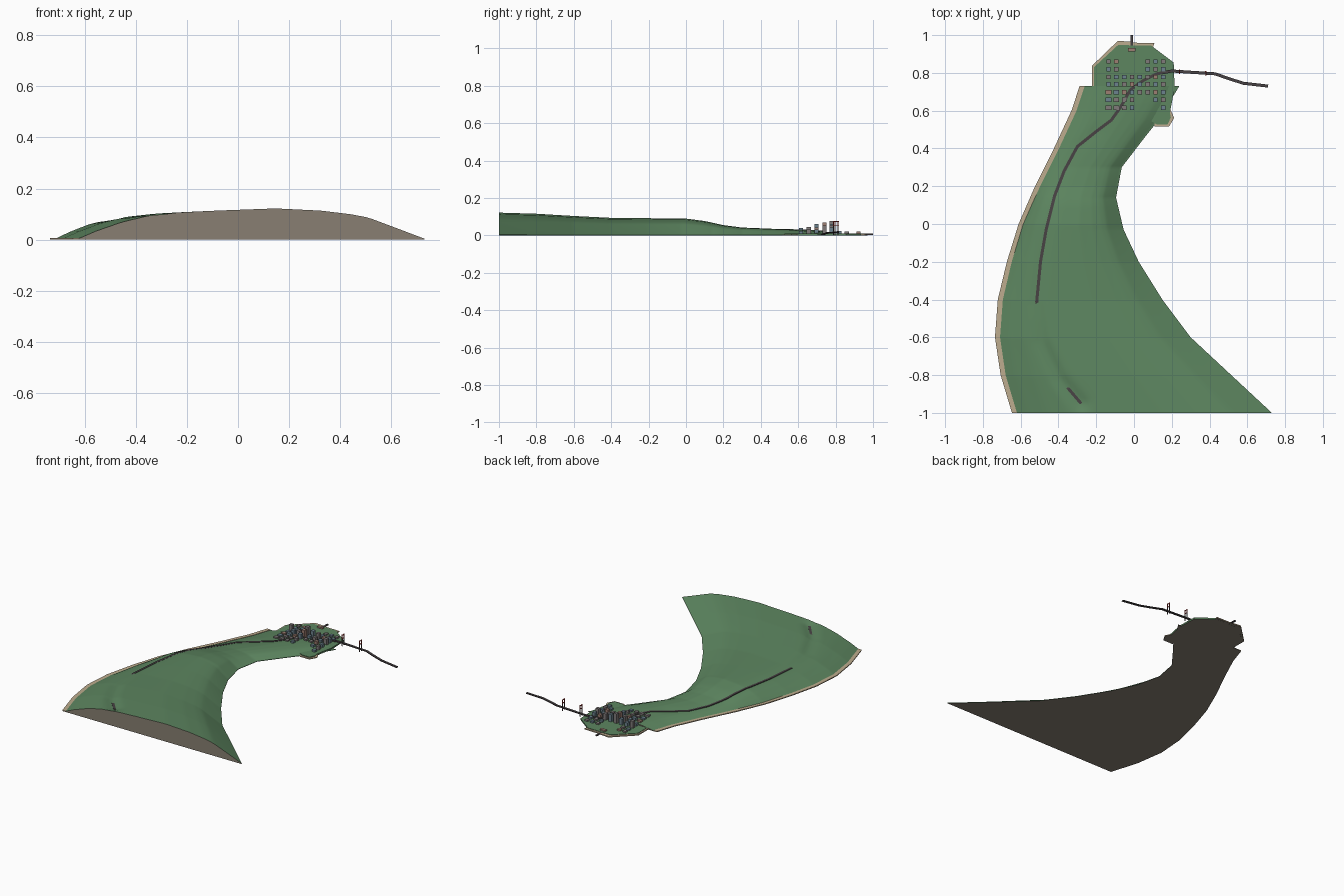
import bpy, bmesh, math, random
from mathutils import Vector

if "Cube" in bpy.data.objects:
    bpy.data.objects.remove(bpy.data.objects["Cube"])

random.seed(4)


def material(name, rgb):
    m = bpy.data.materials.new(name)
    lin = [((c / 255 + 0.055) / 1.055) ** 2.4 for c in rgb]
    m.diffuse_color = (*lin, 1)
    m.use_nodes = True
    m.node_tree.nodes["Principled BSDF"].inputs["Base Color"].default_value = m.diffuse_color
    return m


GREEN = material("grass green", (93, 134, 96))
BROWN = material("earth brown", (136, 127, 114))
SAND = material("sand", (190, 172, 142))
ROAD = material("asphalt", (72, 66, 68))
GREY = material("building grey", (128, 122, 122))
BLUE = material("building blue grey", (108, 130, 142))
PINK = material("building clay", (158, 126, 114))
RED = material("tower red", (165, 45, 40))


def lerp(pts, v):
    """Piecewise linear lookup in a list of (key, value)."""
    if v <= pts[0][0]:
        return pts[0][1]
    for (a, p), (b, q) in zip(pts, pts[1:]):
        if v <= b:
            return p + (q - p) * (v - a) / (b - a)
    return pts[-1][1]


def finish(bm, name, mats, smooth=False):
    bmesh.ops.recalc_face_normals(bm, faces=bm.faces[:])
    me = bpy.data.meshes.new(name)
    bm.to_mesh(me)
    bm.free()
    for m in mats:
        me.materials.append(m)
    ob = bpy.data.objects.new(name, me)
    bpy.context.collection.objects.link(ob)
    if smooth:
        bpy.context.view_layer.objects.active = ob
        ob.select_set(True)
        bpy.ops.object.shade_smooth_by_angle(angle=math.radians(35))
        ob.select_set(False)
    return ob


def add_box(bm, x, y, z0, z1, sx, sy, mi=0):
    vs = bmesh.ops.create_cube(bm, size=1)["verts"]
    for v in vs:
        v.co = Vector((x + v.co.x * sx, y + v.co.y * sy, (z0 + z1) / 2 + v.co.z * (z1 - z0)))
    for f in {f for v in vs for f in v.link_faces}:
        f.material_index = mi


# Coastlines, ridge height along the land, and cross profile
LEFT = [(-1, -.625), (-.8, -.685), (-.6, -.715), (-.4, -.70), (-.2, -.652), (0, -.59),
        (.2, -.503), (.4, -.403), (.6, -.31), (.73, -.267)]
RIGHT = [(-1, .73), (-.8, .515), (-.6, .30), (-.4, .15), (-.2, .025), (-.03, -.055),
         (.14, -.095), (.3, -.065), (.45, .05), (.55, .13), (.73, .24)]
RIDGE = [(-1, .122), (-.8, .116), (-.6, .104), (-.4, .094), (-.2, .092), (0, .09), (.1, .077),
         (.2, .055), (.3, .042), (.5, .034), (.65, .028), (.73, .023)]
CROSS = [(0, .03), (.05, .27), (.125, .56), (.2, .76), (.27, .86), (.4, .93), (.57, 1),
         (.7, .93), (.79, .81), (.84, .70), (.9, .45), (1, .03)]
ROUTE = [(-.28, -.95), (-.4, -.81), (-.49, -.62), (-.515, -.41), (-.495, -.2), (-.465, -.03),
         (-.42, .15), (-.37, .28), (-.3, .41), (-.2, .49), (-.12, .55), (-.07, .62), (-.02, .71),
         (.05, .76), (.12, .795), (.2, .81), (.43, .795), (.5, .77), (.58, .745), (.71, .73)]


def route_distance(x, y):
    p, best = Vector((x, y)), 9
    for a, b in zip(ROUTE[:10], ROUTE[1:10]):
        a, b = Vector(a), Vector(b)
        t = max(0, min(1, (p - a).dot(b - a) / (b - a).length_squared))
        best = min(best, (p - a.lerp(b, t)).length)
    return best


def ground(x, y):
    if y > .73:
        return .011
    l, r = lerp(LEFT, y), lerp(RIGHT, y)
    t = max(0, min(1, (x - l) / (r - l)))
    h = lerp(RIDGE, y) * lerp(CROSS, t)
    # shallow road cutting, deepest at the south end
    depth = lerp([(-1, .016), (-.75, .014), (-.5, .007), (.4, .003)], y)
    h -= min(depth, h * .5) * math.exp(-(route_distance(x, y) / .035) ** 2)
    return max(h, .003)


# Peninsula hill: lofted sections closed with ends and underside
bm = bmesh.new()
ys = sorted({round(-1 + i * 1.73 / 86, 4) for i in range(87)} | {p[0] for p in LEFT + RIGHT})
N = 60
rows, base = [], []
for y in ys:
    l, r = lerp(LEFT, y), lerp(RIGHT, y)
    xs = [l + (r - l) * i / N for i in range(N + 1)]
    rows.append([bm.verts.new((x, y, ground(x, y))) for x in xs])
    base.append([bm.verts.new((x, y, 0)) for x in (l, r)])
for a, b, c, d in zip(rows, rows[1:], base, base[1:]):
    for i in range(N):
        bm.faces.new((a[i], a[i + 1], b[i + 1], b[i]))
    bm.faces.new((c[0], d[0], d[1], c[1])).material_index = 1
    bm.faces.new((c[0], a[0], b[0], d[0]))
    bm.faces.new((c[1], d[1], b[N], a[N]))
for k in (0, -1):
    bm.faces.new(rows[k] + base[k][::-1]).material_index = 1
finish(bm, "peninsula_hill", [GREEN, BROWN], True)


def slab(name, outline, z0, z1, mat):
    """Flat plate; the underside is earth coloured."""
    bm = bmesh.new()
    f = bm.faces.new([bm.verts.new((x, y, z0)) for x, y in outline])
    top = bmesh.ops.extrude_face_region(bm, geom=[f])["geom"]
    for v in top:
        if isinstance(v, bmesh.types.BMVert):
            v.co.z = z1
    for g in bm.faces:
        if all(v.co.z < z0 + 1e-5 for v in g.verts):
            g.material_index = 1
    finish(bm, name, [mat, BROWN])


# Beaches and the northern headland
slab("west_beach", [(x - .021, y) for y, x in LEFT] + [(x + .006, y) for y, x in LEFT[::-1]],
     0, .006, SAND)
slab("north_beach", [(-.222, .72), (-.222, .838), (-.085, .97), (-.02, .965), (.0, .96), (.108, .957),
                     (.1, .935), (.06, .7)], .0005, .008, SAND)
slab("east_beach", [(.11, .515), (.185, .515), (.213, .562), (.195, .60), (.1, .60)],
     .0005, .006, SAND)
slab("headland", [(-.212, .70), (-.212, .83), (-.085, .947), (.09, .945), (.21, .855), (.215, .72),
                  (.19, .59), (.195, .565), (.178, .527), (.12, .527), (.0, .6)], 0, .011, GREEN)

# Road over the hill, continuing as the bridge deck
pts = []
for a, b in zip(ROUTE, ROUTE[1:]):
    a, b = Vector(a), Vector(b)
    n = max(2, int((b - a).length / .02))
    pts += [a.lerp(b, i / n) for i in range(n)]
pts.append(Vector(ROUTE[-1]))


def deck_z(p):
    if p.x > .2:
        return lerp([(.2, .02), (.43, .02), (.71, .008)], p.x)
    if p.y > .6:
        return max(ground(p.x, p.y) + .003, lerp([(-.1, .014), (.2, .02)], p.x))
    buried = p.y < -.42 and not -.95 < p.y < -.86
    return ground(p.x, p.y) + (-.003 if buried else .003)


bm = bmesh.new()
rings = []
for i, p in enumerate(pts):
    d = (pts[min(i + 1, len(pts) - 1)] - pts[max(i - 1, 0)]).normalized()
    s, z = Vector((-d.y, d.x)) * .008, deck_z(p)
    rings.append([bm.verts.new((p.x + k * s.x, p.y + k * s.y, z + h))
                  for k, h in ((1, 0), (-1, 0), (-1, -.006), (1, -.006))])
for a, b in zip(rings, rings[1:]):
    for i in range(4):
        j = (i + 1) % 4
        bm.faces.new((a[i], a[j], b[j], b[i]))
bm.faces.new(rings[0])
bm.faces.new(rings[-1])
finish(bm, "road_and_bridge_deck", [ROAD])

# Bridge towers: twin legs with cross beams, red tops
bm = bmesh.new()
for x, y in ((.24, .807), (.38, .798)):
    for k in (-1, 1):
        add_box(bm, x, y + k * .01, 0, .05, .006, .004, 0)
        add_box(bm, x, y + k * .01, .05, .078, .006, .004, 1)
    for z in (.05, .072):
        add_box(bm, x, y, z, z + .004, .005, .02, 1)
finish(bm, "bridge_towers", [ROAD, RED])

# City blocks on a street grid, tallest in the middle
bm = bmesh.new()
for y, tall in ((.86, .022), (.82, .03), (.778, .078), (.74, .07), (.698, .06), (.657, .045), (.615, .034)):
    for i in range(8):
        x = -.135 + i * .0415
        if y > .8 and 2 <= i <= 4 or y < .68 and i in (4, 5) or y < .63 and i == 6:
            continue
        h = tall if i == 3 else tall * random.uniform(.4, .85)
        w = .03 if y < .71 and i < 2 else .023
        g = ground(x, y)
        add_box(bm, x, y, g - .004, max(h, g + .01), w, .023, random.choice((0, 0, 1, 2)))
finish(bm, "city_buildings", [GREY, BLUE, PINK])

# Ferry hall and pier at the northern tip
bm = bmesh.new()
add_box(bm, -.012, .922, .008, .02, .04, .02, 1)
add_box(bm, -.012, .972, .002, .009, .012, .056, 0)
finish(bm, "pier_and_hall", [ROAD, PINK])
